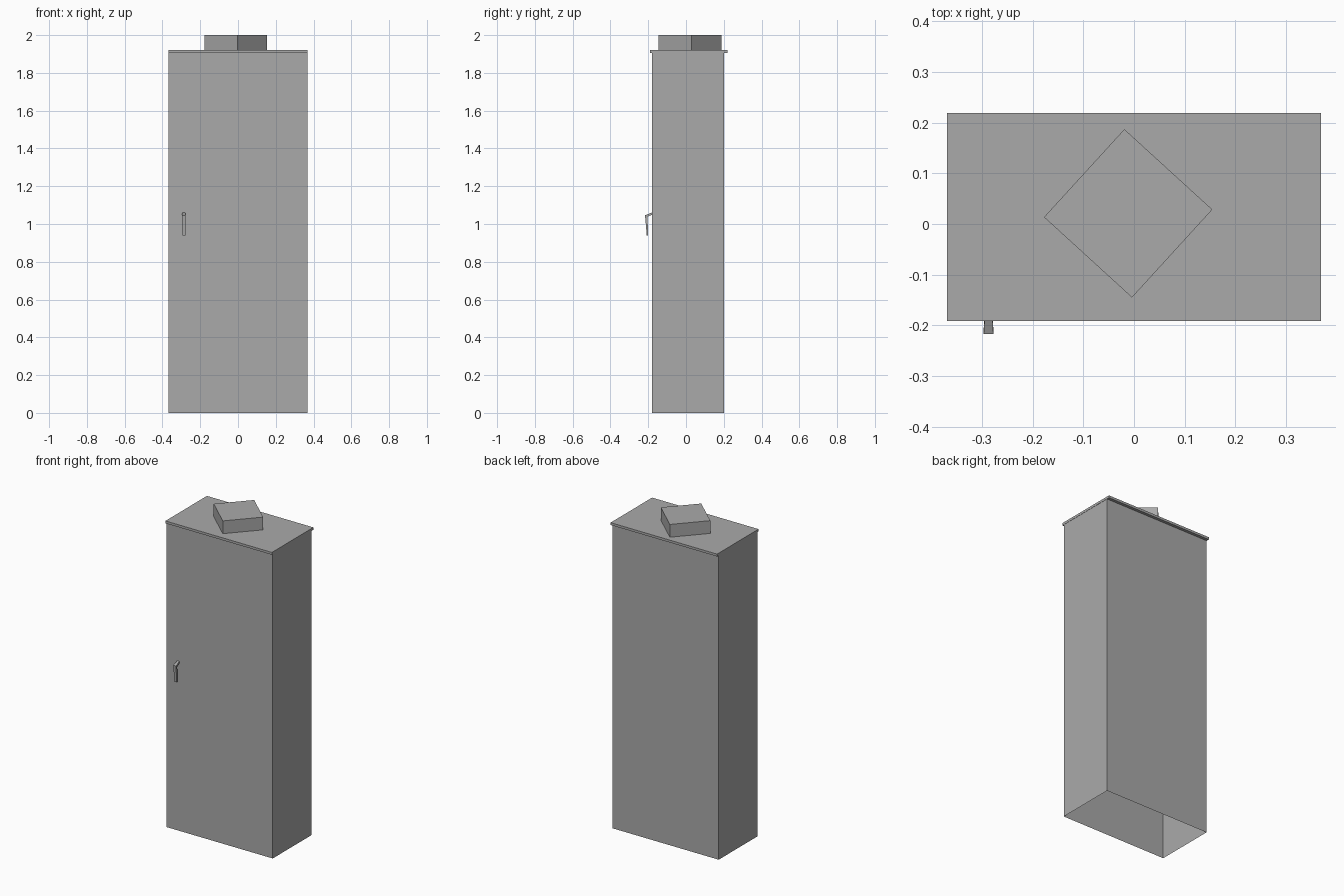
import bpy, bmesh, math
from mathutils import Vector

cube = bpy.data.objects.get("Cube")
if cube:
    bpy.data.objects.remove(cube, do_unlink=True)

grey = bpy.data.materials.new("plain grey")
grey.use_nodes = True
GREY = (0.4, 0.4, 0.4, 1)
grey.diffuse_color = GREY
grey.node_tree.nodes["Principled BSDF"].inputs["Base Color"].default_value = GREY


def finish(name, bm):
    bmesh.ops.recalc_face_normals(bm, faces=bm.faces)
    mesh = bpy.data.meshes.new(name)
    bm.to_mesh(mesh)
    bm.free()
    mesh.materials.append(grey)
    obj = bpy.data.objects.new(name, mesh)
    bpy.context.collection.objects.link(obj)
    return obj


def box(name, size, centre, turn=0, open_bottom=False):
    bm = bmesh.new()
    bmesh.ops.create_cube(bm, size=1)
    bmesh.ops.scale(bm, vec=size, verts=bm.verts)
    if open_bottom:
        bottom = [f for f in bm.faces if f.normal.z < -0.5]
        bmesh.ops.delete(bm, geom=bottom, context='FACES')
    obj = finish(name, bm)
    obj.location = centre
    obj.rotation_euler.z = math.radians(turn)
    return obj


# Hollow cabinet, open underneath
box("cabinet_body", (0.734, 0.381, 1.907), (0, 0.01, 0.9535), open_bottom=True)

# Thin lid overhanging front and back
box("lid", (0.737, 0.41, 0.015), (0, 0.014, 1.9125))

# Turned block on the lid
box("top_block", (0.235, 0.235, 0.08), (-0.0115, 0.021, 1.96), turn=47.6)

# Bent door handle: rectangular sections (y, z, half width, thickness offset)
bm = bmesh.new()
sections = [
    ((-0.180, 1.061), (-0.180, 1.049), 0.0075),
    ((-0.217, 1.046), (-0.205, 1.038), 0.0095),
    ((-0.212, 0.990), (-0.202, 0.990), 0.0085),
    ((-0.208, 0.940), (-0.200, 0.940), 0.0080),
]
rings = []
for outer, inner, w in sections:
    corners = [(-w, *outer), (w, *outer), (w, *inner), (-w, *inner)]
    rings.append([bm.verts.new(Vector(c) + Vector((-0.287, 0, 0))) for c in corners])
for a, b in zip(rings, rings[1:]):
    for i in range(4):
        j = (i + 1) % 4
        bm.faces.new((a[i], a[j], b[j], b[i]))
bm.faces.new(rings[0])
bm.faces.new(rings[-1])
finish("door_handle", bm)
